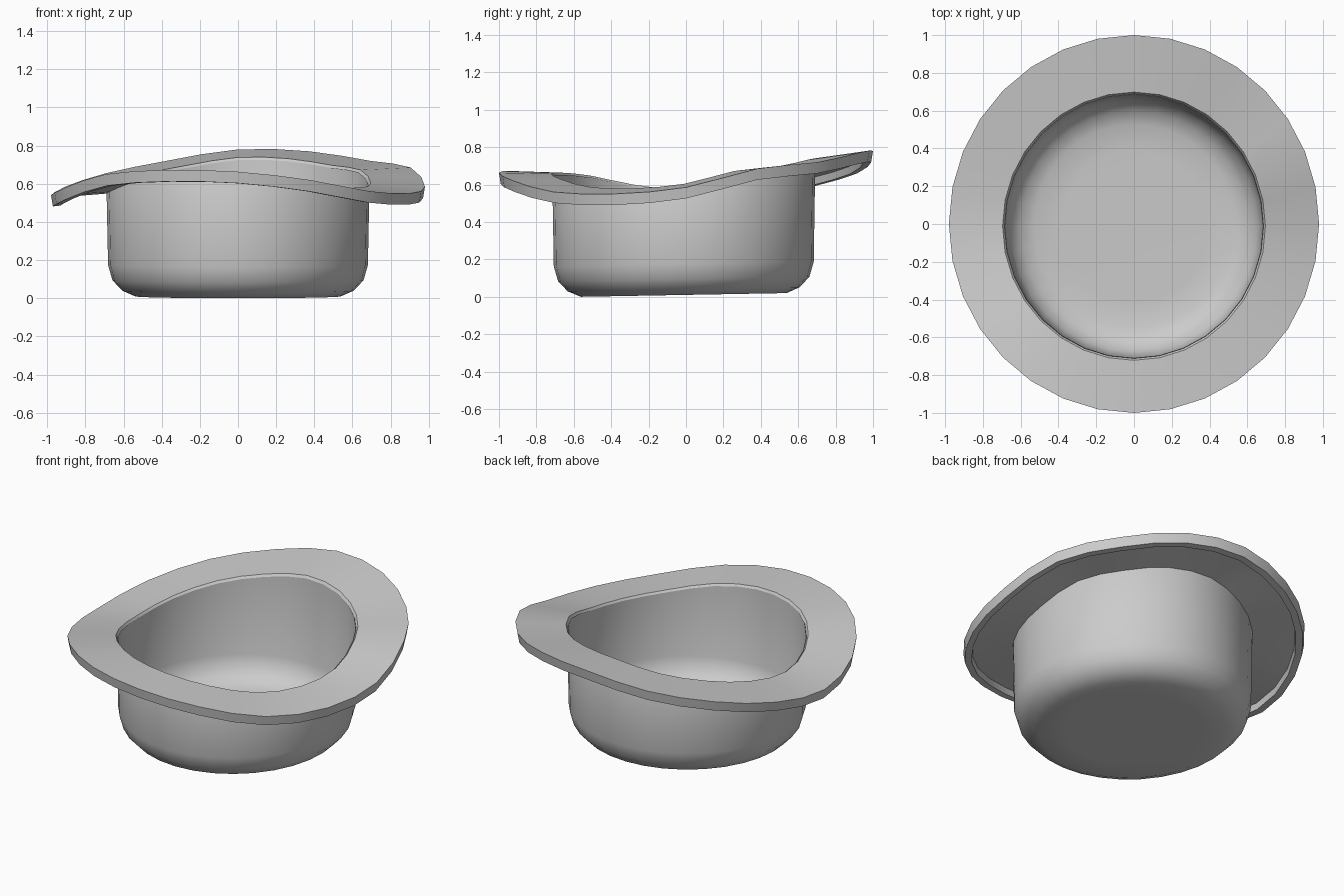
import bpy, bmesh, math

if "Cube" in bpy.data.objects:
    bpy.data.objects.remove(bpy.data.objects["Cube"])

SIDES = 32
# height of the brim's outer edge, every 22.5 degrees from +x counter-clockwise
EDGE = [.585, .685, .72, .77, .78, .72, .655, .585,
        .54, .58, .65, .672, .663, .62, .56, .55]
MEAN = .645


def edge_z(i):
    """Smooth periodic (Catmull-Rom) edge height at side i."""
    t = i * len(EDGE) / SIDES
    k = int(t)
    f = t - k
    a, b, c, d = (EDGE[(k + j) % len(EDGE)] for j in (-1, 0, 1, 2))
    return b + .5 * f * (c - a + f * (2*a - 5*b + 4*c - d + f * (3*(b - c) + d - a)))


def brim_point(i, r, drop):
    """Point on the saddle-shaped brim; wave fades toward the bowl."""
    ang = 2 * math.pi * i / SIDES
    wave = .68 + .32 * (r - .70) / .30
    off = -.012 * (1 - r) / .3
    z = MEAN + (edge_z(i) - MEAN) * wave - drop
    return (.98 * r * math.cos(ang), r * math.sin(ang) + off, z)


def bowl_point(i, r, z):
    """Point on the bowl body with its slightly tilted floor."""
    ang = 2 * math.pi * i / SIDES
    y = r * math.sin(ang) - .012
    return (.98 * r * math.cos(ang), y, z + .01 + .018 * y)


def build(name, rings, close=False, cap=False):
    bm = bmesh.new()
    loops = [[bm.verts.new(p) for p in ring] for ring in rings]
    pairs = list(zip(loops, loops[1:]))
    if close:
        pairs.append((loops[-1], loops[0]))
    for a, b in pairs:
        for i in range(SIDES):
            j = (i + 1) % SIDES
            bm.faces.new((a[i], a[j], b[j], b[i]))
    if cap:
        bm.faces.new(loops[0])
        bm.faces.new(loops[-1])
    bmesh.ops.recalc_face_normals(bm, faces=bm.faces)
    me = bpy.data.meshes.new(name)
    bm.to_mesh(me)
    bm.free()
    ob = bpy.data.objects.new(name, me)
    bpy.context.collection.objects.link(ob)
    bpy.ops.object.select_all(action='DESELECT')
    ob.select_set(True)
    bpy.context.view_layer.objects.active = ob
    bpy.ops.object.shade_smooth_by_angle(angle=math.radians(32))
    return ob


N = range(SIDES)

# wavy brim: top face, turned-down outer lip, recessed underside
brim_profile = [(.70, .015), (.71, 0), (.85, 0), (1.0, 0), (.99, .06),
                (.95, .06), (.945, .02), (.85, .02), (.70, .025)]
build("brim", [[brim_point(i, r, d) for i in N] for r, d in brim_profile], close=True)

# bowl: thin shell from the outside floor, over the brim line, to the inside floor
outer = [(.40, 0), (.55, 0), (.62, .03), (.672, .085), (.695, .165)]
inner = [(.688, .17), (.664, .095), (.612, .043), (.54, .015), (.40, .012)]
rings = [[bowl_point(i, r, z) for i in N] for r, z in outer]
rings += [[brim_point(i, r, d) for i in N] for r, d in ((.703, .025), (.697, .012))]
rings += [[bowl_point(i, r, z) for i in N] for r, z in inner]
build("bowl", rings, cap=True)
